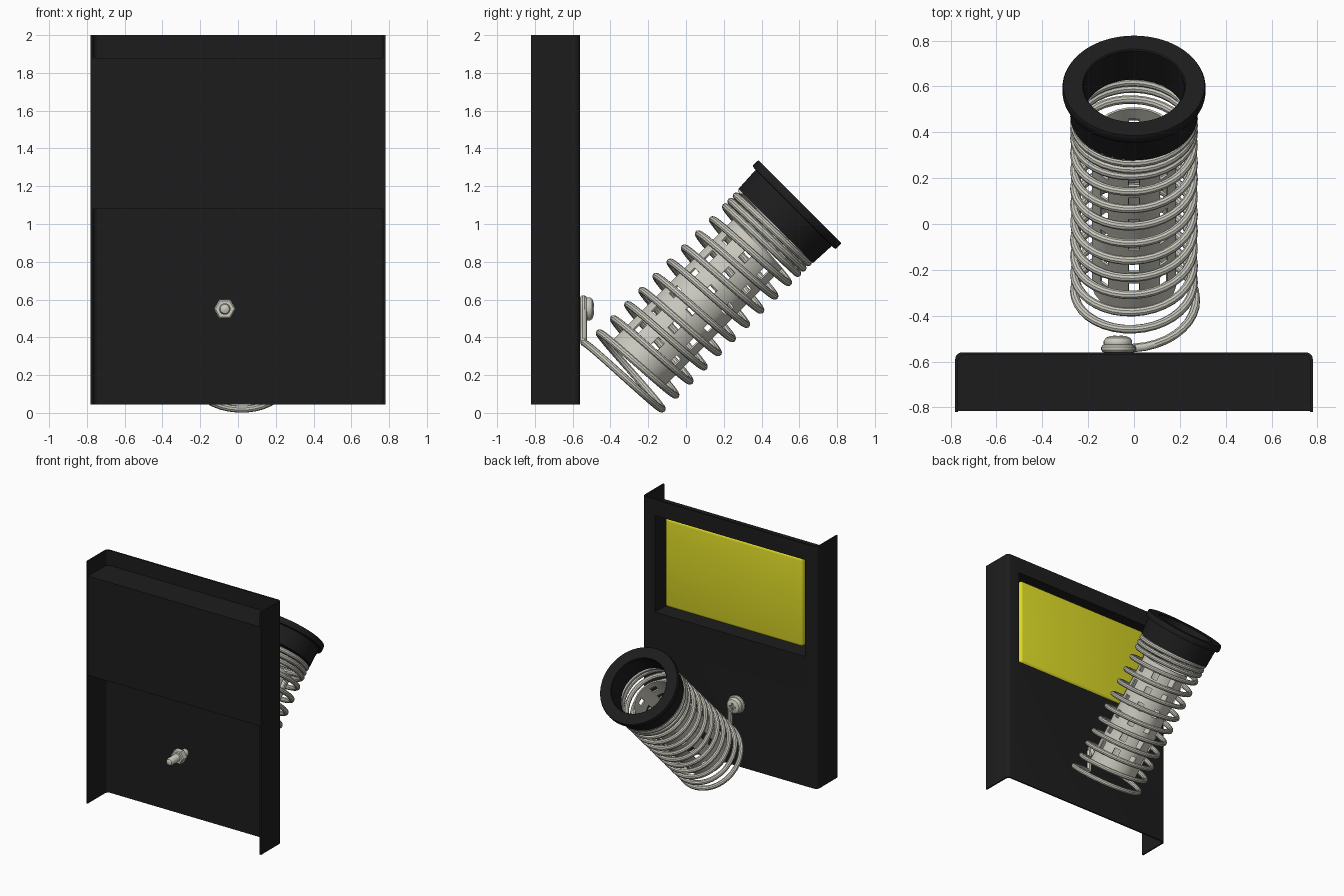
import bpy, bmesh, math
from math import sin, cos, pi

if "Cube" in bpy.data.objects:
    bpy.data.objects.remove(bpy.data.objects["Cube"])

def material(name, rgb):
    m = bpy.data.materials.new(name)
    m.diffuse_color = (*rgb, 1)
    m.use_nodes = True
    m.node_tree.nodes["Principled BSDF"].inputs["Base Color"].default_value = m.diffuse_color
    return m

BLACK = material("black_paint", (0.012, 0.012, 0.012))
YELLOW = material("yellow_sponge", (0.72, 0.70, 0.02))
METAL = material("bare_metal", (0.60, 0.59, 0.52))
R2 = math.sqrt(2)
BX, BZ = -0.07, 0.55          # bolt position

def holder(x, v, s):
    """Local coordinates of the tilted holder -> world (s runs along its axis)."""
    w = 0.364 + v
    return (x, (s - w) / R2, (s + w) / R2)

def bolt_axis(x, v, s):
    """Local coordinates of the bolt -> world (s is world y)."""
    return (BX + x, s, BZ + v)

def smooth(ob, angle=35):
    bpy.ops.object.select_all(action='DESELECT')
    bpy.context.view_layer.objects.active = ob
    ob.select_set(True)
    bpy.ops.object.shade_smooth_by_angle(angle=math.radians(angle))

def finish(bm, name, mat, smoothed=True):
    bmesh.ops.recalc_face_normals(bm, faces=bm.faces)
    me = bpy.data.meshes.new(name)
    bm.to_mesh(me)
    bm.free()
    ob = bpy.data.objects.new(name, me)
    bpy.context.collection.objects.link(ob)
    if mat:
        me.materials.append(mat)
    if smoothed:
        smooth(ob)
    return ob

def lathe(name, profile, place, mat, n=48, closed=False, smoothed=True, start=0.0):
    """Spin (radius, s) points round an axis; open profiles get capped ends."""
    bm = bmesh.new()
    rings = [[bm.verts.new(place(r * cos(start + 2 * pi * i / n), r * sin(start + 2 * pi * i / n), s))
              for i in range(n)] for r, s in profile]
    pairs = list(zip(rings, rings[1:]))
    if closed:
        pairs.append((rings[-1], rings[0]))
    else:
        bm.faces.new(rings[0])
        bm.faces.new(rings[-1])
    for a, b in pairs:
        for i in range(n):
            j = (i + 1) % n
            bm.faces.new((a[i], a[j], b[j], b[i]))
    return finish(bm, name, mat, smoothed)

def box(name, lo, hi, mat):
    bm = bmesh.new()
    bmesh.ops.create_cube(bm, size=1)
    for v in bm.verts:
        v.co = [(a + b) / 2 + c * (b - a) for a, b, c in zip(lo, hi, v.co)]
    return finish(bm, name, mat, False)

def apply(ob):
    bpy.ops.object.select_all(action='DESELECT')
    bpy.context.view_layer.objects.active = ob
    ob.select_set(True)
    bpy.ops.object.convert(target='MESH')

def cut(ob, *cutters):
    for c in cutters:
        m = ob.modifiers.new("cut", 'BOOLEAN')
        m.object, m.operation, m.solver = c, 'DIFFERENCE', 'EXACT'
    apply(ob)

def sweep(name, pts, radius, mat):
    cu = bpy.data.curves.new(name, 'CURVE')
    cu.dimensions, cu.bevel_depth, cu.bevel_resolution, cu.use_fill_caps = '3D', radius, 3, True
    sp = cu.splines.new('POLY')
    sp.points.add(len(pts) - 1)
    for p, co in zip(sp.points, pts):
        p.co = (*co, 1)
    ob = bpy.data.objects.new(name, cu)
    bpy.context.collection.objects.link(ob)
    cu.materials.append(mat)
    apply(ob)
    smooth(ob)

# back panel: folded sheet with side flanges and rounded bends
half = [(0.78, -0.82)] + [(0.75 + 0.03 * cos(a), -0.59 + 0.03 * sin(a))
                          for a in [pi / 2 * i / 5 for i in range(6)]]
path = half + [(-x, y) for x, y in reversed(half)]
inner = [(x - math.copysign(0.012, x) if abs(x) > 0.752 else x, y if y < -0.6 else y - 0.012)
         for x, y in path]
bm = bmesh.new()
base = bm.faces.new([bm.verts.new((x, y, 0.045)) for x, y in path + inner[::-1]])
top = bmesh.ops.extrude_face_region(bm, geom=[base])
bmesh.ops.translate(bm, vec=(0, 0, 1.955),
                    verts=[g for g in top['geom'] if isinstance(g, bmesh.types.BMVert)])
panel = finish(bm, "back_panel", BLACK, False)

# sponge tray on the rear, with the opening cut through the panel
tray = box("sponge_tray", (-0.768, -0.815, 1.08), (0.768, -0.571, 1.88), BLACK)
opening = box("opening_cutter", (-0.67, -0.80, 1.09), (0.67, -0.50, 1.87), None)
opening.hide_render = True
cut(panel, opening)
cut(tray, opening)
smooth(panel)
bpy.data.objects.remove(opening)

# sponge
sponge = box("sponge", (-0.615, -0.80, 1.13), (0.615, -0.605, 1.85), YELLOW)
bev = sponge.modifiers.new("round", 'BEVEL')
bev.width, bev.segments = 0.025, 4
apply(sponge)
smooth(sponge)

# bolt with domed, cross-slotted head on one side and hex nut on the other
head = lathe("bolt_head", [(0.058, -0.532), (0.062, -0.525), (0.062, -0.51), (0.054, -0.497),
                           (0.035, -0.489), (0.012, -0.486)], bolt_axis, METAL, 32)
slots = [box("slot_cutter", (BX - a, -0.502, BZ - b), (BX + a, -0.47, BZ + b), None)
         for a, b in ((0.03, 0.007), (0.007, 0.03))]
for s in slots:
    s.hide_render = True
cut(head, *slots)
for s in slots:
    bpy.data.objects.remove(s)
lathe("bolt_shank", [(0.03, -0.53), (0.03, -0.765), (0.024, -0.78), (0.01, -0.787)],
      bolt_axis, METAL, 24)
lathe("hex_nut", [(0.05, -0.625), (0.058, -0.632), (0.058, -0.675), (0.05, -0.682)],
      bolt_axis, METAL, 6, smoothed=False)

# spring wire: loop round the bolt, drop down the panel, then coil up the holder
def coil_height(t):
    keys = [(0, -0.12), (0.5, -0.075), (1, -0.025), (9, 0.823), (10, 0.92), (13, 1.04)]
    for (t0, s0), (t1, s1) in zip(keys, keys[1:]):
        if t <= t1:
            return s0 + (s1 - s0) * (t - t0) / (t1 - t0)
    return keys[-1][1]

wire = [(BX + 0.055 * cos(a), -0.543, BZ + 0.055 * sin(a))
        for a in [2 * pi * (0.93 - 0.93 * i / 24) for i in range(25)]]
wire += [(-0.012, -0.543, 0.46), (-0.012, -0.543, 0.385)]
for i in range(13 * 36 + 1):
    t = i / 36
    r = 0.26 + 0.02 * max(0, 1 - 2 * t)
    wire.append(holder(r * sin(2 * pi * t), r * cos(2 * pi * t), coil_height(t)))
sweep("spring", wire, 0.019, METAL)

# perforated inner tube: grid of faces with a window in every third column
SEG = 24
levels = [0.0, 0.06]
for k in range(6):
    levels += [0.12 + 0.132 * k, 0.18 + 0.132 * k]
levels.append(0.90)
bm = bmesh.new()
rings = [[bm.verts.new(holder(0.18 * cos(2 * pi * (i - 0.5) / SEG), 0.18 * sin(2 * pi * (i - 0.5) / SEG), s))
          for i in range(SEG)] for s in levels]
for k, (a, b) in enumerate(zip(rings, rings[1:])):
    for i in range(SEG):
        if i % 3 == 0 and k % 2 == 0 and 0 < k < len(levels) - 2:
            continue
        j = (i + 1) % SEG
        bm.faces.new((a[i], a[j], b[j], b[i]))
tube = finish(bm, "inner_tube", METAL, False)
sol = tube.modifiers.new("wall", 'SOLIDIFY')
sol.thickness, sol.offset = 0.01, 0
apply(tube)
smooth(tube)

# flanged collar at the mouth
lathe("collar", [(0.22, 1.035), (0.278, 1.035), (0.285, 1.17), (0.308, 1.172),
                 (0.312, 1.18), (0.312, 1.21), (0.308, 1.218), (0.225, 1.218), (0.22, 1.212)],
      holder, BLACK, 64, closed=True)
